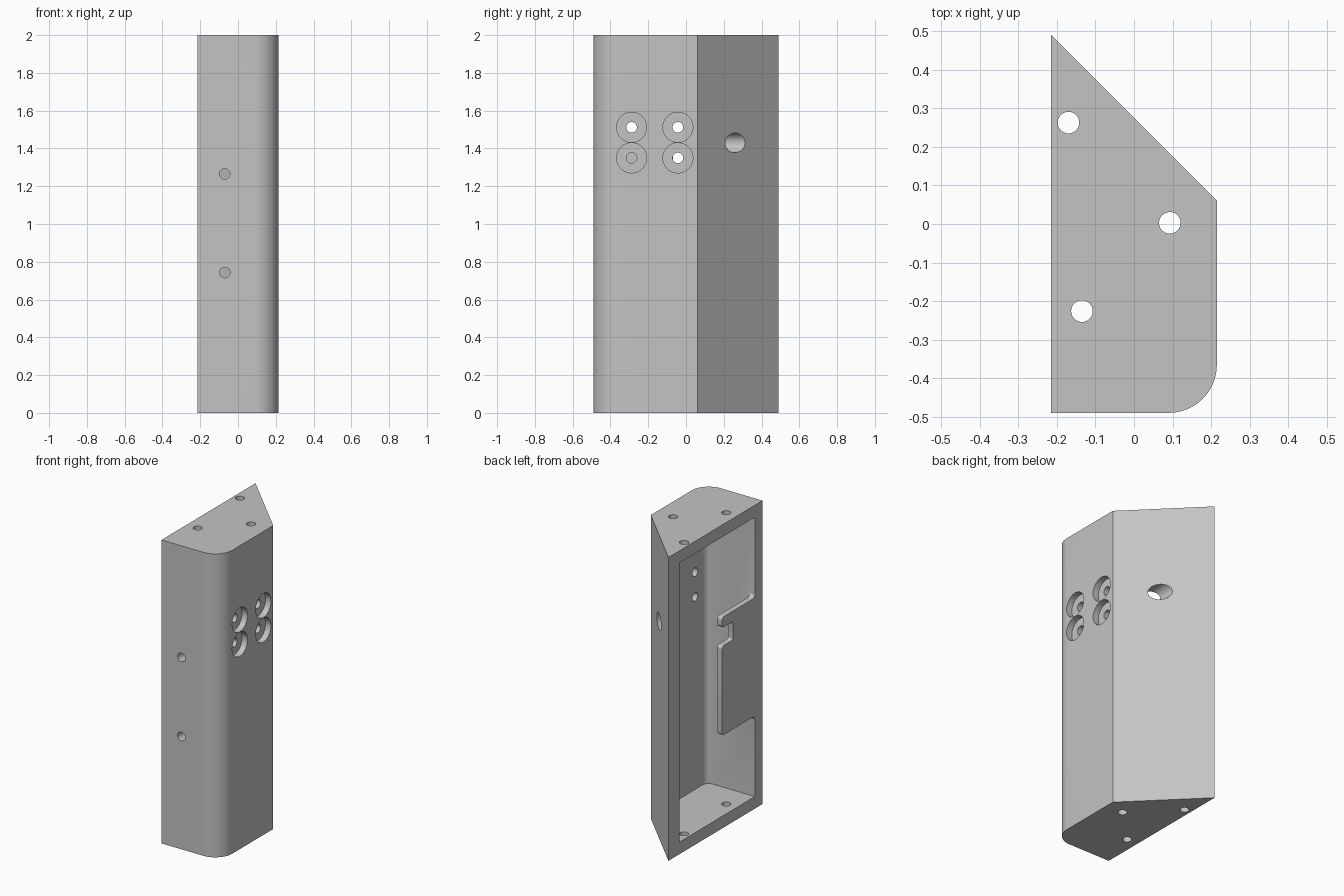
import bpy, bmesh, math
from mathutils import Vector

if "Cube" in bpy.data.objects:
    bpy.data.objects.remove(bpy.data.objects["Cube"], do_unlink=True)

grey = bpy.data.materials.new("plain_grey")
grey.use_nodes = True
colour = (0.55, 0.55, 0.55, 1)
grey.diffuse_color = colour
grey.node_tree.nodes["Principled BSDF"].inputs["Base Color"].default_value = colour

HALF_X, HALF_Y, HEIGHT, WALL, CORNER = 0.215, 0.49, 2.0, 0.08, 0.125


def rounded(corners, steps=12):
    """Turn (u, v, radius) corners into an outline with filleted corners."""
    out = []
    for i, (u, v, r) in enumerate(corners):
        p = Vector((u, v))
        if r == 0:
            out.append(p)
            continue
        a = (Vector(corners[i - 1][:2]) - p).normalized()
        b = (Vector(corners[(i + 1) % len(corners)][:2]) - p).normalized()
        centre = p + (a + b) * r          # right-angled corners
        for s in range(steps + 1):
            t = s / steps * math.pi / 2
            out.append(centre - b * r * math.cos(t) - a * r * math.sin(t))
    return out


def prism(name, outline, low, high, axis="z"):
    """Extrude an outline along an axis, from low to high."""
    place = {"x": lambda u, v, w: (w, u, v),
             "y": lambda u, v, w: (u, w, v),
             "z": lambda u, v, w: (u, v, w)}[axis]
    bm = bmesh.new()
    base = bm.faces.new([bm.verts.new(place(u, v, low)) for u, v in outline])
    moved = bmesh.ops.extrude_face_region(bm, geom=[base])["geom"]
    shift = Vector(place(0, 0, high - low))
    bmesh.ops.translate(bm, vec=shift, verts=[e for e in moved if isinstance(e, bmesh.types.BMVert)])
    bmesh.ops.recalc_face_normals(bm, faces=bm.faces)
    mesh = bpy.data.meshes.new(name)
    bm.to_mesh(mesh)
    bm.free()
    mesh.materials.append(grey)
    obj = bpy.data.objects.new(name, mesh)
    bpy.context.collection.objects.link(obj)
    return obj


def circle(u, v, r, n=40):
    return [(u + r * math.cos(math.tau * i / n), v + r * math.sin(math.tau * i / n)) for i in range(n)]


def subtract(target, cutter):
    mod = target.modifiers.new("cut", "BOOLEAN")
    mod.operation, mod.solver, mod.object = "DIFFERENCE", "EXACT", cutter
    bpy.context.view_layer.objects.active = target
    bpy.ops.object.modifier_apply(modifier=mod.name)
    bpy.data.objects.remove(cutter, do_unlink=True)


def section(left, right, front, slant, radius):
    """Slanted outline whose back edge follows x + y = slant."""
    return rounded([(left, front, 0), (right, front, radius),
                    (right, slant - right, 0), (left, slant - left, 0)])


# Outer shell
slant = 0.275
housing = prism("housing", section(-HALF_X, HALF_X, -HALF_Y, slant, CORNER), 0, HEIGHT)

# Cavity open to the side, leaving a notched retaining plate flush with the rim
cavity = prism("cavity_cutter",
               section(-0.3, HALF_X - WALL, WALL - HALF_Y, slant - WALL * math.sqrt(2), CORNER - WALL),
               WALL, HEIGHT - WALL)
root, edge, notch = WALL - HALF_Y - 0.001, -0.07, -0.18
plate = [(-0.5, 0.5, 0), (root, 0.5, 0), (root, 0.61, 0.03), (edge, 0.61, 0.02),
         (edge, 1.2, 0.02), (notch, 1.2, 0.01), (notch, 1.32, 0.01), (edge, 1.32, 0.02),
         (edge, 1.39, 0.02), (root, 1.39, 0.03), (root, 1.5, 0), (-0.5, 1.5, 0)]
subtract(cavity, prism("plate_shape", rounded(plate, 6), -0.4, -0.179, "x"))
subtract(housing, cavity)

# Screw holes through both end caps
for x, y in [(-0.17, 0.263), (0.093, 0.003), (-0.135, -0.226)]:
    subtract(housing, prism("end_hole", circle(x, y, 0.028), -0.1, HEIGHT + 0.1))

# Front mounting holes
for z in (0.743, 1.265):
    subtract(housing, prism("front_hole", circle(-0.07, z, 0.028), -0.6, -0.38, "y"))

# Counterbored holes in the flat side
for y in (-0.288, -0.043):
    for z in (1.35, 1.512):
        subtract(housing, prism("side_hole", circle(y, z, 0.028), 0.1, 0.3, "x"))
        subtract(housing, prism("counterbore", circle(y, z, 0.0795), HALF_X - 0.04, 0.3, "x"))

# Cable hole running front to back through the slanted wall
subtract(housing, prism("cable_hole", circle(0.015, 1.43, 0.052), 0.05, 0.5, "y"))

bpy.ops.object.select_all(action="DESELECT")
housing.select_set(True)
bpy.context.view_layer.objects.active = housing
bpy.ops.object.shade_smooth_by_angle(angle=math.radians(30))
